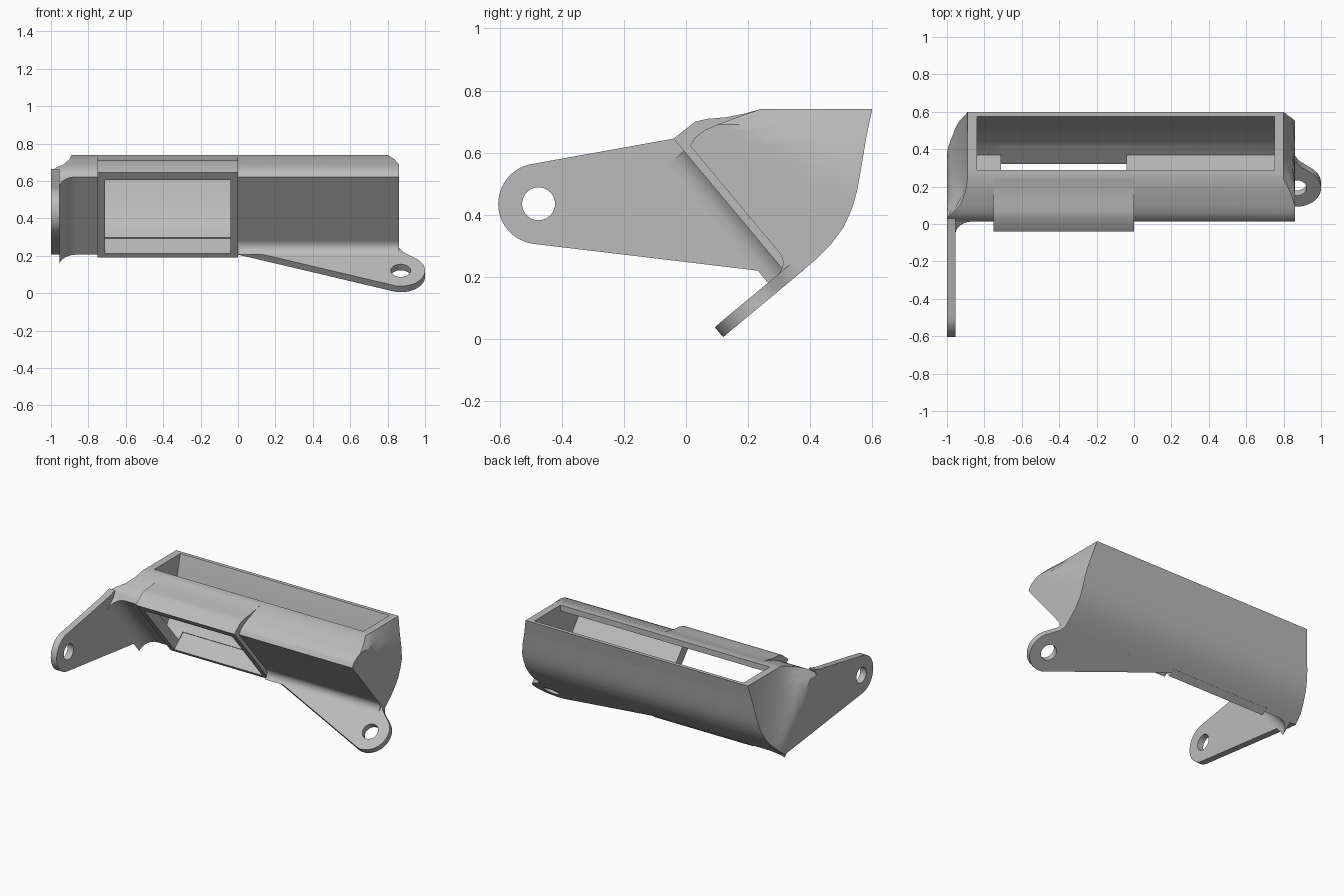
import bpy, bmesh, math
from mathutils import Vector

cube = bpy.data.objects.get("Cube")
if cube:
    bpy.data.objects.remove(cube, do_unlink=True)

grey = bpy.data.materials.new("plain_grey")
grey.use_nodes = True
COLOUR = (0.5, 0.5, 0.5, 1)
grey.diffuse_color = COLOUR
grey.node_tree.nodes["Principled BSDF"].inputs["Base Color"].default_value = COLOUR

X, Y, Z = Vector((1, 0, 0)), Vector((0, 1, 0)), Vector((0, 0, 1))
TOE = Vector((0, 0.36, 0.206))                    # lowest edge of the body
BROW = Vector((0, 0.013, 0.622))                  # top edge of the sloping front
RISE = (BROW - TOE).normalized()                  # up along the sloping front
OUT = Vector((0, -RISE.z, RISE.y))                # outward from the sloping front
WALL = 0.042


def finish(name, bm):
    bmesh.ops.remove_doubles(bm, verts=bm.verts, dist=1e-5)
    bmesh.ops.recalc_face_normals(bm, faces=bm.faces)
    mesh = bpy.data.meshes.new(name)
    bm.to_mesh(mesh)
    bm.free()
    mesh.materials.append(grey)
    ob = bpy.data.objects.new(name, mesh)
    bpy.context.collection.objects.link(ob)
    return ob


def prism(name, outline, sweep, origin=Vector(), u=Y, v=Z):
    """Extrude a flat outline, drawn on the axes u and v, along a vector."""
    bm = bmesh.new()
    face = bm.faces.new([bm.verts.new(origin + u * a + v * b) for a, b in outline])
    top = bmesh.ops.extrude_face_region(bm, geom=[face])["geom"]
    bmesh.ops.translate(bm, verts=[g for g in top if isinstance(g, bmesh.types.BMVert)], vec=sweep)
    return finish(name, bm)


def arc(cx, cy, r, start, end, n=24):
    angles = [math.radians(start + (end - start) * i / n) for i in range(n + 1)]
    return [(cx + r * math.cos(a), cy + r * math.sin(a)) for a in angles]


def circle(cx, cy, r):
    return arc(cx, cy, r, 0, 360, 40)[:-1]


def fillet(name, r, sweep, origin, u, v):
    return prism(name, [(0, 0)] + arc(r, r, r, 270, 180, 8), sweep, origin, u, v)


def cut(ob, *cutters):
    bpy.context.view_layer.objects.active = ob
    for c in cutters:
        mod = ob.modifiers.new("cut", "BOOLEAN")
        mod.operation, mod.solver, mod.object = "DIFFERENCE", "EXACT", c
        bpy.ops.object.modifier_apply(modifier=mod.name)


def lookup(chain, z):
    """Depth y of a profile chain at height z."""
    for (y0, z0), (y1, z1) in zip(chain, chain[1:]):
        if z <= z1 + 1e-6:
            return y0 + (y1 - y0) * (z - z0) / (z1 - z0)
    return chain[-1][0]


# Body: rows in height between the front and back chains, with tapered ends
front = [(TOE.y, TOE.z), (BROW.y, BROW.z), (0.03, 0.65), (0.06, 0.672),
         (0.1, 0.69), (0.17, 0.716), (0.24, 0.74)]
back = [(TOE.y, TOE.z), (0.42, 0.257), (0.468, 0.306), (0.508, 0.36), (0.535, 0.42),
        (0.552, 0.48), (0.565, 0.555), (0.58, 0.645), (0.6, 0.74)]
TOP = 0.74


def taper(y, z, knee, slope, y0):
    start = min(knee, knee - slope * (y - y0))
    return max(0, (z - start) / (TOP - start))


def left_x(y, z):
    return 0.86 - 0.06 * taper(y, z, 0.7, 0.55, 0.2)


def right_x(y, z):
    return -1 + 0.11 * taper(y, z, 0.66, 1.2, 0.05)


COLS = 8
bm = bmesh.new()
ends = {}
heights = sorted({z for _, z in front + back})
for side, fx in enumerate((right_x, left_x)):
    for i, z in enumerate(heights):
        yf, yb = lookup(front, z), lookup(back, z)
        for j in range(COLS + 1):
            y = yf + (yb - yf) * j / COLS
            if i == 0 and j:
                ends[side, i, j] = ends[side, 0, 0]
            else:
                ends[side, i, j] = bm.verts.new((fx(y, z), y, z))


def skin(*keys):
    corners = list(dict.fromkeys(ends[k] for k in keys))
    if len(corners) > 2:
        bm.faces.new(corners)


last = len(heights) - 1
for i in range(last):
    for j in range(COLS):
        for s in (0, 1):
            skin((s, i, j), (s, i, j + 1), (s, i + 1, j + 1), (s, i + 1, j))
    for j in (0, COLS):
        skin((0, i, j), (1, i, j), (1, i + 1, j), (0, i + 1, j))
for j in range(COLS):
    skin((0, last, j), (1, last, j), (1, last, j + 1), (0, last, j + 1))
body = finish("body", bm)

# Raised frame around the front window
frame = prism("window_frame", [(0.34, 0.19), (-0.04, 0.645), (0.03, 0.7), (0.07, 0.709),
                               (0.13, 0.714), (0.19, 0.726), (0.24, 0.74),
                               (0.25, 0.7), (0.38, 0.222)], X * 0.75, X * -0.75)

# Upright side arm with a round end
arm = prism("side_arm", arc(-0.475, 0.435, 0.13, 101, 263)
            + [(0.305, 0.211), (TOE.y, TOE.z), (BROW.y, BROW.z), (0.03, 0.665), (-0.04, 0.645)],
            X * 0.045, -X)

# Lower flange, square to the sloping front, with a round tab
flange = prism("lower_flange", [(0, 0)] + arc(0.87, 0.183, 0.13, 102, -48)
               + [(0.91, 0.05), (0.88, 0.025), (0.86, -0.01)],
               RISE * WALL, TOE, X, OUT)

# Blends in the inner corners
flange_blend = fillet("flange_blend", 0.05, X * 0.86, TOE + RISE * WALL, RISE, OUT)
arm_blend = fillet("arm_blend", 0.09, BROW - TOE, TOE - X * 0.955, X, OUT)

# Cutters: hollow inside, window and bolt holes
hollow = prism("hollow_cutter", [(0.37, 0.26), (0.425, 0.307), (0.463, 0.355), (0.493, 0.41),
                                 (0.516, 0.475), (0.532, 0.55), (0.55, 0.645), (0.575, 0.74),
                                 (0.58, 0.78), (0.29, 0.78), (0.29, 0.7), (0.2, 0.68),
                                 (0.12, 0.64), (0.09, 0.597)], X * 1.59, X * -0.84)
window = prism("window_cutter", [(-0.71, 0.03), (-0.04, 0.03), (-0.04, 0.54), (-0.71, 0.54)],
               OUT * -0.18, TOE + OUT * 0.08, X, RISE)
arm_hole = prism("arm_hole_cutter", circle(-0.475, 0.435, 0.053), X * 0.2, X * -1.1)
flange_hole = prism("flange_hole_cutter", circle(0.87, 0.183, 0.053), RISE * 0.2,
                    TOE - RISE * 0.1, X, OUT)
cut(body, hollow, window)
cut(frame, hollow, window)
cut(arm, arm_hole)
cut(flange, flange_hole)
for c in (hollow, window, arm_hole, flange_hole):
    bpy.data.objects.remove(c, do_unlink=True)

# Smooth the curves and keep the edges crisp
for ob in (body, frame, arm, flange, flange_blend, arm_blend):
    bpy.ops.object.select_all(action="DESELECT")
    ob.select_set(True)
    bpy.context.view_layer.objects.active = ob
    bpy.ops.object.shade_smooth_by_angle(angle=math.radians(28))
